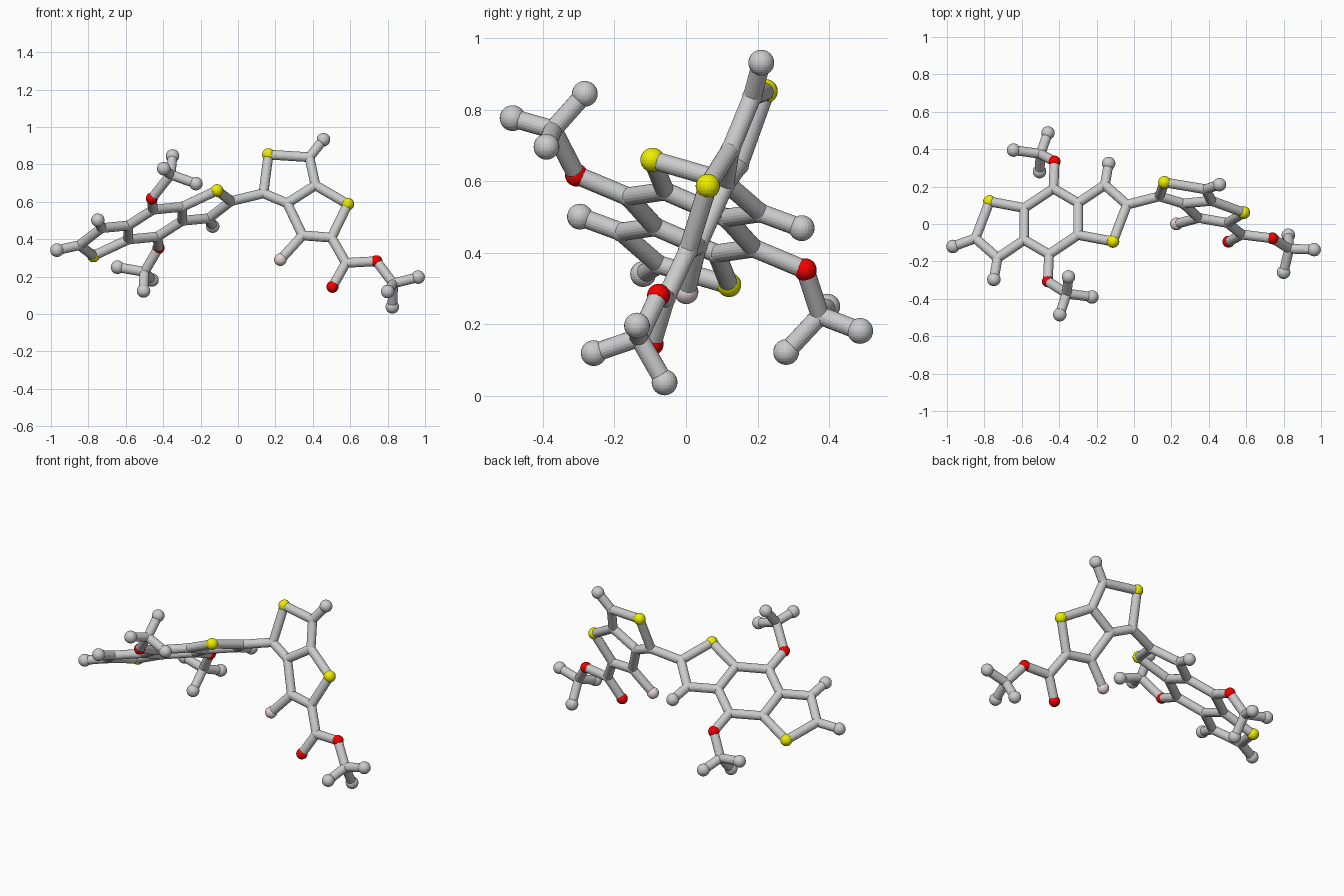
import bpy, bmesh
from mathutils import Vector, Matrix

if "Cube" in bpy.data.objects:
    bpy.data.objects.remove(bpy.data.objects["Cube"])

BOND_R = 0.026
RADIUS = {'C': 0.028, 'H': 0.036, 'S': 0.034, 'O': 0.032, 'F': 0.034}


def material(name, rgb):
    m = bpy.data.materials.new(name)
    m.diffuse_color = (*rgb, 1)
    m.use_nodes = True
    m.node_tree.nodes["Principled BSDF"].inputs["Base Color"].default_value = m.diffuse_color
    return m


MATS = {'S': material('yellow', (0.85, 0.85, 0.0)),
        'O': material('red', (0.9, 0.0, 0.0)),
        'F': material('pale_pink', (0.8, 0.66, 0.68))}

atoms, bonds = {}, []


def core(x, y):
    """Point on the tilted plane of the three-ring core."""
    return Vector((x, y, 0.663 + 0.388 * x - 0.436 * y))


def side(x, z):
    """Point on the steep plane of the two-ring side unit."""
    return Vector((x, -0.077 - 0.144 * x + 0.379 * z, z))


def atom(name, pos):
    # the first letter of a name is its kind
    atoms[name] = Vector(pos)


def bond(text):
    bonds.extend(p.split('-') for p in text.split())


# three-ring core: half the atoms, the rest by point symmetry
CX, CY = -0.4425, 0.0135
half = {'C4': (.012, .176), 'O1': (.018, .32), 'C5': (.144, .099), 'C6': (.144, -.072),
        'S1': (.33, -.107), 'C2': (.405, .09), 'C3': (.287, .195), 'H3': (.307, .31)}
for s, tag in ((1, 'a'), (-1, 'b')):
    other = 'b' if tag == 'a' else 'a'
    for n, (x, y) in half.items():
        atom(n + tag, core(CX + s * x, CY + s * y))
    for p in ('C5-C4', 'C4-O1', 'C5-C6', 'C5-C3', 'C6-S1', 'S1-C2', 'C2-C3', 'C3-H3'):
        p, q = p.split('-')
        bonds.append((p + tag, q + tag))
    bonds.append(('C6' + tag, 'C4' + other))
atom('Hend', (-.968, -.12, .341))
bond('C2b-Hend')

# two-ring side unit
for n, x, z in (('C11', .136, .645), ('S12', .163, .852), ('C13', .382, .838),
                ('H14', .457, .932), ('C15', .414, .688), ('C16', .263, .592),
                ('C17', .345, .42), ('F18', .227, .291), ('C19', .5, .408),
                ('S20', .587, .587), ('C21', .577, .273), ('O22', .505, .145),
                ('O23', .74, .282)):
    atom(n, side(x, z))
bond('C2a-C11 C11-S12 S12-C13 C13-H14 C13-C15 C15-C16 C16-C11 C16-C17 C17-F18 '
     'C17-C19 C19-S20 S20-C15 C19-C21 C21-O22 C21-O23')

# three-pronged end groups
tripods = {
    'x': ('O1a', (-.5, .375, .225),
          ((-.644, .395, .25), (-.505, .28, .123), (-.46, .487, .182))),
    'y': ('O1b', (-.36, -.372, .745),
          ((-.225, -.39, .697), (-.35, -.283, .845), (-.397, -.485, .777))),
    'z': ('O23', (.83, -.132, .163),
          ((.963, -.137, .197), (.8, -.258, .12), (.825, -.06, .038)))}
for k, (root, hub, prongs) in tripods.items():
    atom('C' + k, hub)
    bonds.append((root, 'C' + k))
    for i, p in enumerate(prongs):
        atom(f'H{k}{i}', p)
        bonds.append(('C' + k, f'H{k}{i}'))


def finish(bm, name, mat=None):
    me = bpy.data.meshes.new(name)
    bm.to_mesh(me)
    bm.free()
    ob = bpy.data.objects.new(name, me)
    bpy.context.collection.objects.link(ob)
    if mat:
        me.materials.append(mat)


# bonds as rods between atom centres
bm = bmesh.new()
for p, q in bonds:
    a, b = atoms[p], atoms[q]
    d = b - a
    m = Matrix.Translation((a + b) / 2) @ d.to_track_quat('Z', 'Y').to_matrix().to_4x4()
    bmesh.ops.create_cone(bm, cap_ends=True, segments=20, radius1=BOND_R,
                          radius2=BOND_R, depth=d.length, matrix=m)
finish(bm, 'bonds')

# atom balls, one object per kind
for kind, name in (('C', 'joint_balls'), ('H', 'end_balls'), ('S', 'yellow_balls'),
                   ('O', 'red_balls'), ('F', 'pink_ball')):
    bm = bmesh.new()
    for n, pos in atoms.items():
        if n[0] == kind:
            bmesh.ops.create_uvsphere(bm, u_segments=24, v_segments=16, radius=RADIUS[kind],
                                      matrix=Matrix.Translation(pos))
    finish(bm, name, MATS.get(kind))
